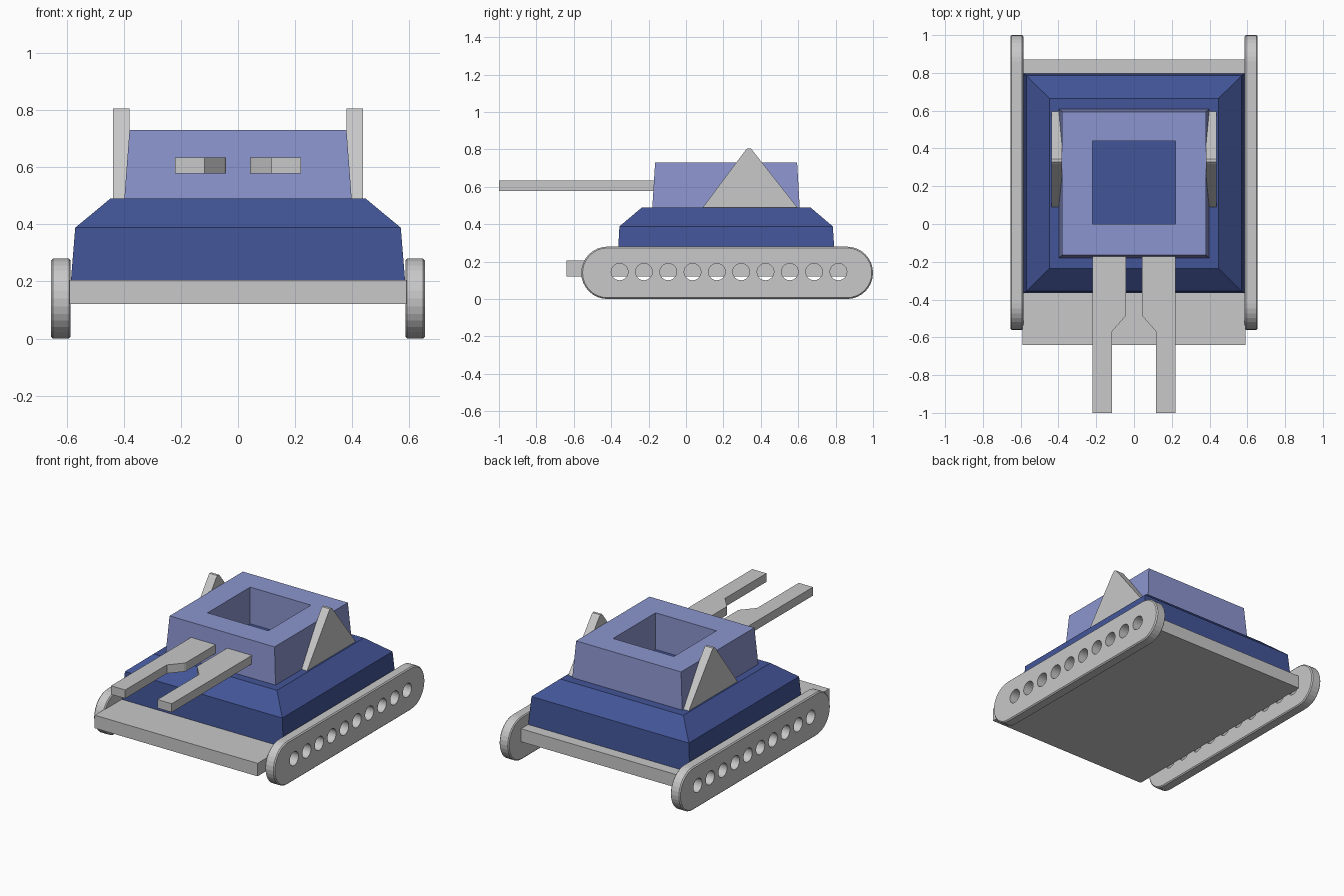
import bpy, bmesh, math

if "Cube" in bpy.data.objects:
    bpy.data.objects.remove(bpy.data.objects["Cube"])


def material(name, rgb):
    m = bpy.data.materials.new(name)
    m.diffuse_color = (*rgb, 1)
    m.use_nodes = True
    m.node_tree.nodes["Principled BSDF"].inputs["Base Color"].default_value = m.diffuse_color
    return m


GREY = material("light grey", (0.58, 0.58, 0.58))
BLUE = material("dark blue", (0.055, 0.09, 0.31))
LILAC = material("pale blue", (0.26, 0.30, 0.62))


def loft(name, rings, mat, ring_closed=False):
    """Skin a stack of equal-length rings; cap the ends, or join last to first."""
    bm = bmesh.new()
    vs = [[bm.verts.new(p) for p in r] for r in rings]
    n = len(rings[0])
    pairs = list(zip(vs, vs[1:]))
    if ring_closed:
        pairs.append((vs[-1], vs[0]))
    else:
        bm.faces.new(vs[0])
        bm.faces.new(vs[-1])
    for a, b in pairs:
        for i in range(n):
            j = (i + 1) % n
            bm.faces.new((a[i], a[j], b[j], b[i]))
    bmesh.ops.recalc_face_normals(bm, faces=bm.faces)
    me = bpy.data.meshes.new(name)
    bm.to_mesh(me)
    bm.free()
    me.materials.append(mat)
    ob = bpy.data.objects.new(name, me)
    bpy.context.collection.objects.link(ob)
    return ob


def rect(x, y0, y1, z):
    return [(-x, y0, z), (x, y0, z), (x, y1, z), (-x, y1, z)]


def stadium(x, r, y0=-0.42, y1=0.86, zc=0.14, seg=16):
    pts = []
    for c, start in ((y1, -90), (y0, 90)):
        for i in range(seg + 1):
            a = math.radians(start + 180 * i / seg)
            pts.append((x, c + r * math.cos(a), zc + r * math.sin(a)))
    return pts


# Chassis plate, hull and hollow turret
loft("base_plate", [rect(0.59, -0.64, 0.87, 0.12), rect(0.59, -0.64, 0.87, 0.205)], GREY)
loft("hull", [rect(0.585, -0.366, 0.797, 0.205), rect(0.57, -0.356, 0.785, 0.388),
              rect(0.447, -0.235, 0.665, 0.49)], BLUE)
loft("turret", [rect(0.398, -0.18, 0.608, 0.49), rect(0.38, -0.165, 0.594, 0.73),
                rect(0.22, 0.0, 0.44, 0.73), rect(0.22, 0.0, 0.44, 0.49)], LILAC, True)

# Cutter: a row of ten cylinders for the track holes
bm = bmesh.new()
for i in range(10):
    ring = [(0.045 * math.cos(a) - 0.355 + 0.13 * i, 0.045 * math.sin(a) + 0.145)
            for a in (math.tau * k / 24 for k in range(24))]
    lo = [bm.verts.new((-1, y, z)) for y, z in ring]
    hi = [bm.verts.new((1, y, z)) for y, z in ring]
    bm.faces.new(lo)
    bm.faces.new(hi)
    for k in range(24):
        j = (k + 1) % 24
        bm.faces.new((lo[k], lo[j], hi[j], hi[k]))
bmesh.ops.recalc_face_normals(bm, faces=bm.faces)
cut_mesh = bpy.data.meshes.new("hole_cutter")
bm.to_mesh(cut_mesh)
bm.free()
cut_mesh.materials.append(GREY)
cutter = bpy.data.objects.new("hole_cutter", cut_mesh)
bpy.context.collection.objects.link(cutter)
cutter.hide_render = True

# Paired parts
for s, side in ((-1, "left"), (1, "right")):
    # Track with rounded rim and row of holes
    track = loft(side + "_track", [stadium(s * x, r) for x, r in
                 ((0.586, 0.133), (0.592, 0.14), (0.648, 0.14), (0.655, 0.133))], GREY)
    mod = track.modifiers.new("holes", 'BOOLEAN')
    mod.operation = 'DIFFERENCE'
    mod.solver = 'EXACT'
    mod.object = cutter
    bpy.context.view_layer.update()
    dg = bpy.context.evaluated_depsgraph_get()
    cut = bpy.data.meshes.new_from_object(track.evaluated_get(dg))
    track.modifiers.clear()
    track.data = cut

    # Triangular fin beside the turret
    fin = [(0.09, 0.49), (0.595, 0.49), (0.355, 0.795), (0.345, 0.805),
           (0.328, 0.805), (0.318, 0.795)]
    loft(side + "_fin", [[(s * x, y, z) for y, z in fin] for x in (0.38, 0.437)], GREY)

    # Stepped gun barrel
    gun = [(0.042, -0.15), (0.22, -0.15), (0.22, -1.0), (0.117, -1.0),
           (0.117, -0.57), (0.047, -0.49), (0.042, -0.48)]
    loft(side + "_gun", [[(s * x, y, z) for x, y in gun] for z in (0.578, 0.634)], GREY)

bpy.data.objects.remove(cutter)
